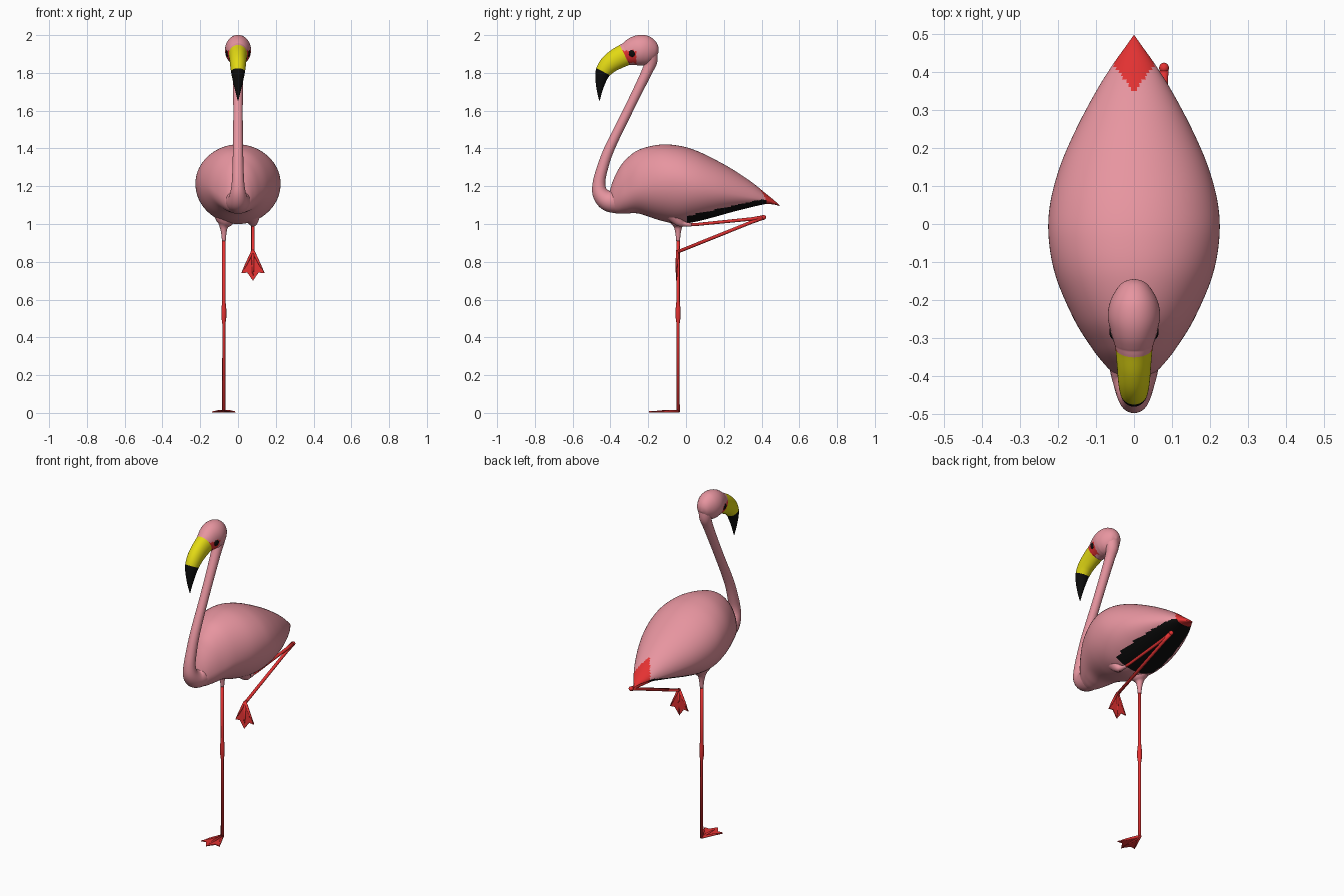
import bpy, bmesh, math
from mathutils import Vector, Matrix

if "Cube" in bpy.data.objects:
    bpy.data.objects.remove(bpy.data.objects["Cube"])

def material(name, rgb):
    m = bpy.data.materials.new(name)
    m.diffuse_color = (*rgb, 1)
    m.use_nodes = True
    m.node_tree.nodes["Principled BSDF"].inputs["Base Color"].default_value = m.diffuse_color
    return m

PINK = material("pink feathers", (0.80, 0.30, 0.35))
RED = material("red skin", (0.78, 0.032, 0.032))
YELLOW = material("yellow beak", (0.77, 0.70, 0.007))
BLACK = material("black", (0.004, 0.004, 0.004))

def smooth_points(pts, sub):
    """Catmull-Rom resampling of any list of equal-length tuples."""
    out = []
    for i in range(len(pts) - 1):
        a, b, c, d = (pts[max(0, min(len(pts) - 1, i + k))] for k in (-1, 0, 1, 2))
        for s in range(sub):
            t = s / sub
            out.append(tuple(0.5 * (2 * q + (r - p) * t + (2 * p - 5 * q + 4 * r - w) * t * t
                                    + (3 * q - p - 3 * r + w) * t ** 3)
                             for p, q, r, w in zip(a, b, c, d)))
    return out + [tuple(pts[-1])]

def loft(name, rings, mats, rule=None, sub=1):
    """Skin a list of rings; rule(centre, normal, station) picks the material."""
    bm = bmesh.new()
    n = len(rings[0])
    vs = [[bm.verts.new(p) for p in ring] for ring in rings]
    for a, b in zip(vs, vs[1:]):
        for i in range(n):
            j = (i + 1) % n
            bm.faces.new((a[i], a[j], b[j], b[i]))
    bm.faces.new(vs[0])
    bm.faces.new(vs[-1])
    bmesh.ops.recalc_face_normals(bm, faces=bm.faces)
    bm.normal_update()
    for k, f in enumerate(bm.faces):
        f.smooth = True
        if rule:
            station = 0 if k == len(bm.faces) - 2 else (k // n) / sub
            f.material_index = rule(f.calc_center_median(), f.normal, station)
    return finish(name, bm, mats)

def finish(name, bm, mats):
    me = bpy.data.meshes.new(name)
    bm.to_mesh(me)
    bm.free()
    for m in mats:
        me.materials.append(m)
    ob = bpy.data.objects.new(name, me)
    bpy.context.collection.objects.link(ob)
    return ob

def sweep(name, pts, mats, sub=1, n=16, rule=None):
    """Tube through (x, y, z, thickness, half width) points."""
    p = smooth_points(pts, sub) if sub > 1 else pts
    rings = []
    for i, q in enumerate(p):
        t = (Vector(p[min(i + 1, len(p) - 1)][:3]) - Vector(p[max(i - 1, 0)][:3])).normalized()
        s = (Vector((1, 0, 0)) - t * t.x).normalized()
        up = s.cross(t)
        a, b = max(q[3], 0.001), max(q[4], 0.001)
        rings.append([Vector(q[:3]) + s * b * math.cos(w) + up * a * math.sin(w)
                      for w in (2 * math.pi * k / n for k in range(n))])
    return loft(name, rings, mats, rule, sub)

def tube(name, pts, mat, **kw):
    return sweep(name, [(*p, p[3]) for p in pts], [mat], **kw)

def ball(name, loc, scale, mat):
    bm = bmesh.new()
    bmesh.ops.create_uvsphere(bm, u_segments=20, v_segments=12, radius=1)
    for f in bm.faces:
        f.smooth = True
    ob = finish(name, bm, [mat])
    ob.location, ob.scale = loc, scale
    return ob

# Body: y, top, bottom, widest height, half width
stations = [
    (-.412, 1.14, 1.10, 1.12, .012), (-.39, 1.22, 1.065, 1.13, .055),
    (-.36, 1.285, 1.055, 1.15, .085), (-.32, 1.34, 1.055, 1.17, .115),
    (-.25, 1.393, 1.055, 1.20, .158), (-.14, 1.42, 1.02, 1.22, .205),
    (-.04, 1.415, 1.0, 1.22, .224), (.05, 1.39, 1.012, 1.20, .221),
    (.15, 1.343, 1.037, 1.18, .195), (.25, 1.287, 1.065, 1.16, .152),
    (.35, 1.22, 1.09, 1.14, .099), (.42, 1.163, 1.105, 1.127, .055),
    (.465, 1.127, 1.103, 1.113, .023), (.495, 1.099, 1.095, 1.097, .002)]

def body_rule(c, nrm, u):
    if nrm.z > 0:
        return 1 if c.y > .35 + 1.25 * abs(c.x) else 0
    if c.y > .425:
        return 1
    return 2 if c.y > 0 and c.z < 1.042 + .22 * c.y else 0

N = 80
rings = []
for y, top, bot, mid, w in smooth_points(stations, 8):
    ring = []
    for k in range(N):
        c, s = math.cos(2 * math.pi * k / N), math.sin(2 * math.pi * k / N)
        ring.append((w * c, y, mid + s * (top - mid if s > 0 else mid - bot)))
    rings.append(ring)
loft("body", rings, [PINK, RED, BLACK], body_rule, 8)

# Neck
neck = [(-.24, 1.165, .11), (-.30, 1.145, .09), (-.36, 1.125, .07), (-.415, 1.125, .056),
        (-.452, 1.16, .043), (-.461, 1.21, .034), (-.447, 1.28, .030), (-.405, 1.40, .027),
        (-.307, 1.60, .025), (-.21, 1.80, .028), (-.187, 1.86, .035), (-.195, 1.91, .045)]
tube("neck", [(0, *p) for p in neck], PINK, sub=6, n=24)

# Head and hooked beak
head = [(-.146, 1.91, .004, .004), (-.155, 1.912, .035, .03), (-.175, 1.915, .06, .048),
        (-.205, 1.918, .077, .063), (-.24, 1.92, .081, .069), (-.275, 1.913, .076, .063),
        (-.31, 1.901, .063, .053), (-.325, 1.895, .059, .049), (-.37, 1.872, .055, .045),
        (-.41, 1.843, .049, .042), (-.438, 1.806, .041, .037), (-.45, 1.765, .030, .029),
        (-.457, 1.71, .016, .016), (-.458, 1.653, .002, .002)]

def head_rule(c, nrm, u):
    if u >= 10:
        return 3
    if u >= 7:
        return 2
    return 1 if c.y < -.262 and 1.85 < c.z < 1.918 and abs(c.x) > .03 else 0

sweep("head_and_beak", [(0, *p) for p in head], [PINK, RED, YELLOW, BLACK],
      sub=6, n=40, rule=head_rule)

# Eyes
for side, tag in ((-1, "right"), (1, "left")):
    ball(tag + "_eye", (side * .052, -.283, 1.905), (.013, .021, .021), BLACK)

# Webbed foot, heel at the origin, toes along -y
def foot(name, matrix):
    tips = [(-.06, -.115), (0, -.155), (.06, -.115)]
    outline = [(0, .006), tips[0], (-.03, -.112), tips[1], (.03, -.112), tips[2]]
    bm = bmesh.new()
    web = bm.faces.new([bm.verts.new((x, y, -.005)) for x, y in outline])
    ext = bmesh.ops.extrude_face_region(bm, geom=[web])
    for v in ext["geom"]:
        if isinstance(v, bmesh.types.BMVert):
            v.co.z += .005
    bmesh.ops.recalc_face_normals(bm, faces=bm.faces)
    parts = [finish(name + "_web", bm, [RED])]
    for i, (x, y) in enumerate(tips):
        parts.append(tube(f"{name}_toe_{i + 1}", [(0, .004, 0, .008),
                     (x * .6, y * .6, -.001, .006), (x, y, -.005, .002)], RED, n=10))
    for p in parts:
        p.matrix_world = matrix

# Standing leg
X, Y = -.075, -.042
tube("standing_leg", [(X, Y, .004, .009), (X, Y, .47, .008), (X, Y, .505, .013),
                      (X, Y, .55, .013), (X, Y, .59, .009), (X, Y, .95, .009)], RED)
tube("standing_thigh", [(X, Y, .91, .010), (X, Y, .95, .014), (X, Y, .985, .023),
                        (X + .005, Y, 1.01, .045), (X + .01, Y, 1.06, .07)], PINK, sub=4)
foot("standing_foot", Matrix.Translation((X, Y, .009)))

# Raised leg, folded back and forward again
X = .079
knee, ankle = (X, .41, 1.035), (X, -.038, .855)
tube("raised_thigh", [(X - .01, -.06, 1.06, .06), (X, -.035, 1.015, .03),
                      (X, -.01, 1.0, .014), (X, .03, .996, .009)], PINK, sub=4)
tube("raised_upper_leg", [(X, -.03, .995, .009), (X, .06, .998, .008),
                          (X, .35, 1.027, .009), (*knee, .012)], RED)
tube("raised_lower_leg", [(*knee, .012), (X, .35, 1.011, .009), (*ankle, .009)], RED)
ball("raised_knee", knee, (.013, .014, .013), RED)
ball("raised_ankle", ankle, (.010, .010, .010), RED)
foot("raised_foot", Matrix.Translation((X, -.046, .855)) @ Matrix.Rotation(math.radians(87), 4, 'X'))
